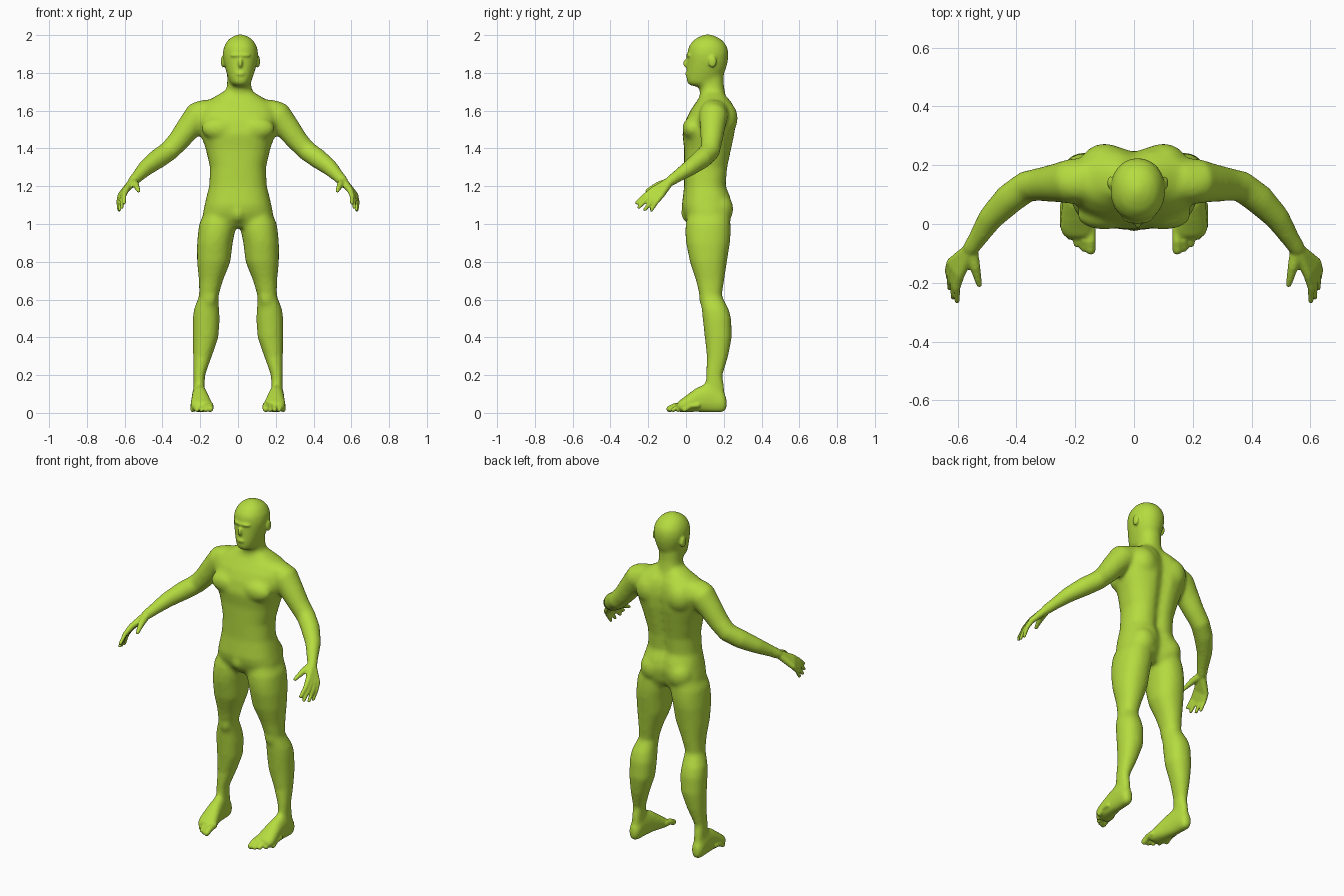
import bpy, bmesh, math
from mathutils import Vector, Matrix

if "Cube" in bpy.data.objects:
    bpy.data.objects.remove(bpy.data.objects["Cube"])

SIDES = 28


def skin(bm, rings):
    """Bridge a list of point rings into one closed shell."""
    loops = [[bm.verts.new(p) for p in ring] for ring in rings]
    for low, high in zip(loops, loops[1:]):
        for i in range(SIDES):
            j = (i + 1) % SIDES
            bm.faces.new((low[i], low[j], high[j], high[i]))
    bm.faces.new(loops[0])
    bm.faces.new(loops[-1])


def loft(bm, sections, side=1, axis="z", power=2.2, groove=0.0):
    """Sections are (position, x min, x max, depth min, depth max)."""
    rings = []
    for pos, x0, x1, d0, d1 in sections:
        ring = []
        for i in range(SIDES):
            a = math.tau * i / SIDES
            c, s = math.cos(a), math.sin(a)
            u = math.copysign(abs(c) ** (2 / power), c)
            v = math.copysign(abs(s) ** (2 / power), s)
            x = (x0 + x1) / 2 + u * (x1 - x0) / 2
            d = (d0 + d1) / 2 + v * (d1 - d0) / 2
            if v > 0:
                d -= groove * math.exp(-(x / 0.035) ** 2)
            ring.append((side * x, d, pos) if axis == "z" else (side * x, pos, d))
        rings.append(ring)
    skin(bm, rings)


def column(bm, sections, cx=0.0, **kw):
    """Loft of centred sections (height, half width, front, back)."""
    loft(bm, [(z, cx - w, cx + w, f, b) for z, w, f, b in sections], **kw)


def blob(bm, centre, size, side=1):
    x, y, z = centre
    m = Matrix.Translation((side * x, y, z)) @ Matrix.Diagonal((*size, 1))
    bmesh.ops.create_uvsphere(bm, u_segments=20, v_segments=12, radius=1, matrix=m)


def tube(bm, path, side=1):
    """Round limb through (x, y, z, radius) points with a rounded end."""
    pts = [Vector((side * x, y, z)) for x, y, z, r in path]
    rings = []
    for k, p in enumerate(pts):
        t = pts[min(k + 1, len(pts) - 1)] - pts[max(k - 1, 0)]
        rot = t.to_track_quat("Z", "Y")
        r = path[k][3]
        rings.append([p + rot @ Vector((r * math.cos(math.tau * i / SIDES),
                                        r * math.sin(math.tau * i / SIDES), 0))
                      for i in range(SIDES)])
    skin(bm, rings)
    blob(bm, pts[-1], [path[-1][3]] * 3)


def fuse(bm, name, voxel, smooth):
    """Turn overlapping shells into one blended skin."""
    bmesh.ops.recalc_face_normals(bm, faces=bm.faces)
    mesh = bpy.data.meshes.new(name)
    bm.to_mesh(mesh)
    bm.free()
    ob = bpy.data.objects.new(name, mesh)
    bpy.context.collection.objects.link(ob)
    mod = ob.modifiers.new("Fuse", "REMESH")
    mod.mode = "VOXEL"
    mod.voxel_size = voxel
    mod.use_smooth_shade = True
    mod = ob.modifiers.new("Blend", "SMOOTH")
    mod.factor = 0.5
    mod.iterations = smooth
    return ob


# Torso and neck
core = bmesh.new()
column(core, [
    (.98, .12, .03, .21), (1.02, .18, 0, .235), (1.06, .186, -.015, .245),
    (1.1, .177, -.022, .25), (1.15, .166, -.016, .24), (1.2, .153, -.01, .218),
    (1.3, .148, -.01, .227), (1.4, .172, -.01, .247), (1.48, .2, -.02, .263),
    (1.55, .215, -.002, .27), (1.6, .21, .022, .265), (1.64, .185, .05, .25),
    (1.67, .13, .07, .228), (1.7, .08, .08, .205)], power=2.4, groove=.025)
column(core, [(1.6, .085, .08, .23), (1.68, .07, .075, .21),
              (1.74, .064, .068, .2), (1.82, .064, .06, .2)], cx=.006)
blob(core, (0, .015, 1.06), (.04, .042, .055))

# Head
column(core, [
    (1.73, .035, .025, .12), (1.745, .054, .004, .165), (1.78, .067, 0, .192),
    (1.82, .08, .003, .212), (1.86, .09, .006, .222), (1.9, .095, .007, .226),
    (1.94, .088, .013, .219), (1.975, .067, .04, .192), (1.995, .038, .075, .155),
    (2.004, .012, .1, .13)], cx=.013, power=2.1)

leg = [
    (1.09, .03, .165, .02, .23), (1, .01, .206, -.002, .236),
    (.95, .018, .212, -.004, .237), (.9, .028, .217, 0, .233),
    (.8, .04, .217, .02, .217), (.7, .08, .207, .053, .202),
    (.62, .103, .206, .072, .19), (.55, .1, .233, .083, .226),
    (.5, .097, .24, .088, .24), (.4, .103, .241, .099, .243),
    (.3, .138, .238, .11, .224), (.2, .174, .236, .106, .194),
    (.12, .178, .236, .1, .205), (.05, .178, .238, .09, .214)]
foot = [
    (.217, .19, .228, .018, .08), (.195, .175, .243, 0, .11),
    (.12, .168, .244, 0, .16), (.06, .155, .246, .004, .137),
    (.01, .14, .252, .004, .1), (-.025, .132, .254, .003, .073),
    (-.05, .137, .235, .006, .055)]
arm = [
    (.15, .15, 1.59, .075), (.215, .145, 1.57, .077), (.265, .14, 1.505, .066),
    (.315, .135, 1.44, .058), (.365, .128, 1.387, .054), (.425, .085, 1.345, .053),
    (.488, .02, 1.297, .044), (.533, -.05, 1.25, .033), (.556, -.085, 1.226, .03)]

for s in (1, -1):
    loft(core, leg, s)
    loft(core, foot, s, axis="y")
    tube(core, arm, s)
    # Chest, shoulder blade, buttock and kneecap masses
    blob(core, (.1, .03, 1.505), (.095, .05, .06), s)
    blob(core, (.1, .195, 1.56), (.085, .08, .095), s)
    blob(core, (.088, .17, 1.08), (.08, .082, .085), s)
    blob(core, (.15, .092, .61), (.035, .025, .045), s)
    blob(core, (.18, .14, 1.6), (.09, .065, .055), s)

rough = fuse(core, "rough_body", .011, 10)

# Fine parts are added to the blended body
fine = bmesh.new()
fine.from_object(rough, bpy.context.evaluated_depsgraph_get())
bpy.data.objects.remove(rough)

# Nose, brow and mouth
blob(fine, (.013, .006, 1.85), (.012, .021, .026))
blob(fine, (.013, .021, 1.893), (.055, .021, .012))
blob(fine, (.013, .012, 1.795), (.026, .017, .014))

finger_tips = [(.602, -.262, 1.112), (.615, -.25, 1.088),
               (.627, -.218, 1.076), (.63, -.183, 1.074)]
thumb = [(.553, -.09, 1.222, .022), (.541, -.145, 1.207, .018),
         (.532, -.185, 1.188, .013), (.526, -.207, 1.175, .01)]
wrist = Vector((.556, -.085, 1.226))
index_base, little_base = Vector((.592, -.172, 1.182)), Vector((.623, -.132, 1.15))

for s in (1, -1):
    # Ear
    blob(fine, (.013 * s + .093, .14, 1.86), (.011, .022, .032), s)
    # Palm and fingers
    for k, tip in enumerate(finger_tips):
        base = index_base.lerp(little_base, k / 3)
        middle = base.lerp(Vector(tip), .5) + Vector((.006, 0, .004))
        start = wrist.lerp(base, .1)
        tube(fine, [(*start, .022), (*base, .0165), (*middle, .0125), (*tip, .0095)], s)
    tube(fine, thumb, s)
    # Toes, from the big toe outward
    for k in range(5):
        x = .147 + .0235 * k
        end = -.088 + .005 * k * k
        r = .017 if k == 0 else .0125
        tube(fine, [(x, end + .08, .042, r), (x, end + .03, .036, r),
                    (x, end, .004 + r, r)], s)

body = fuse(fine, "body", .0062, 3)

# Single skin colour
skin_colour = (.46, .71, .05, 1)
mat = bpy.data.materials.new("lime_green")
mat.use_nodes = True
mat.diffuse_color = skin_colour
bsdf = mat.node_tree.nodes["Principled BSDF"]
bsdf.inputs["Base Color"].default_value = skin_colour
bsdf.inputs["Roughness"].default_value = .6
body.data.materials.append(mat)
